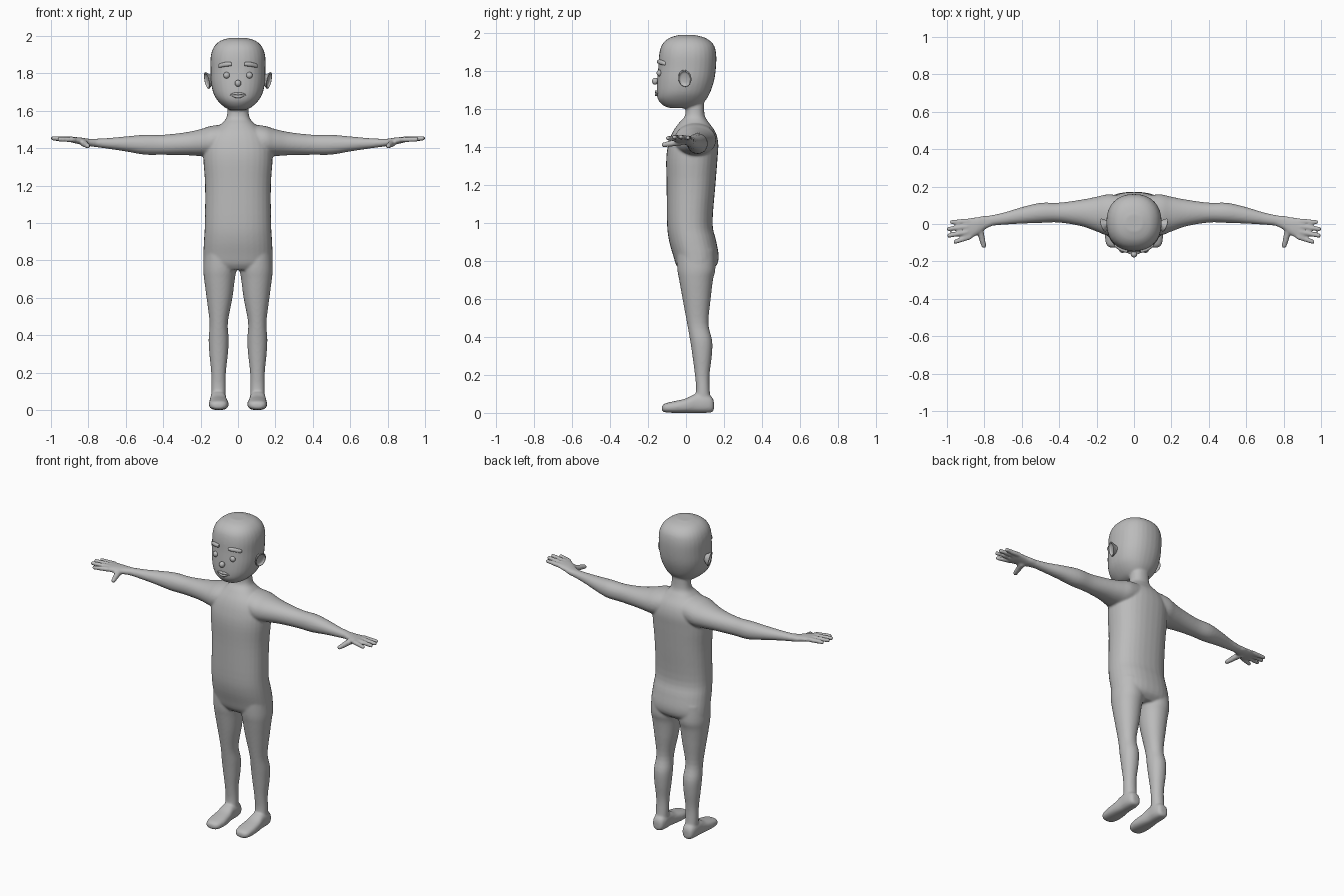
import bpy, bmesh, math
from mathutils import Vector, Matrix
from mathutils.bvhtree import BVHTree

cube = bpy.data.objects.get("Cube")
if cube:
    bpy.data.objects.remove(cube, do_unlink=True)

grey = bpy.data.materials.new("plain_grey")
grey.use_nodes = True
COLOUR = (0.5, 0.5, 0.5, 1)
grey.diffuse_color = COLOUR
grey.node_tree.nodes["Principled BSDF"].inputs["Base Color"].default_value = COLOUR


def finish(bm, name):
    """Turn a bmesh into a smooth shaded object."""
    bmesh.ops.recalc_face_normals(bm, faces=bm.faces)
    for face in bm.faces:
        face.smooth = True
    mesh = bpy.data.meshes.new(name)
    bm.to_mesh(mesh)
    bm.free()
    mesh.materials.append(grey)
    obj = bpy.data.objects.new(name, mesh)
    bpy.context.collection.objects.link(obj)
    return obj


def spline(rows, steps):
    """Smooth rows of numbers with a Catmull-Rom curve."""
    rows = [Vector(r) for r in rows]
    pad = [rows[0]] + rows + [rows[-1]]
    out = []
    for a, b, c, d in zip(pad, pad[1:], pad[2:], pad[3:]):
        for i in range(steps):
            t = i / steps
            out.append(b + (c - a) * (t / 2) + (a * 2 - b * 5 + c * 4 - d) * (t * t / 2)
                       + (b * 3 - a - c * 3 + d) * (t ** 3 / 2))
    return out + [rows[-1]]


def loft(bm, axis, rows, power=2.0, side=1, sides=32, steps=4, matrix=Matrix()):
    """Skin rounded sections; a row is position, low and high of both cross axes."""
    rings = []
    for t, a0, a1, b0, b1 in spline(rows, steps):
        ring = []
        for k in range(sides):
            ang = math.tau * k / sides
            c, s = math.cos(ang), math.sin(ang)
            a = (a0 + a1) / 2 + (a1 - a0) / 2 * math.copysign(abs(c) ** (2 / power), c)
            b = (b0 + b1) / 2 + (b1 - b0) / 2 * math.copysign(abs(s) ** (2 / power), s)
            p = {"x": (t, a, b), "y": (a, t, b), "z": (a, b, t)}[axis]
            p = matrix @ Vector(p)
            p.x *= side
            ring.append(bm.verts.new(p))
        rings.append(ring)
    for r0, r1 in zip(rings, rings[1:]):
        for k in range(sides):
            n = (k + 1) % sides
            bm.faces.new((r0[k], r0[n], r1[n], r1[k]))
    bm.faces.new(rings[0])
    bm.faces.new(rings[-1])


def ball(bm, centre, size):
    place = Matrix.Translation(centre) @ Matrix.Diagonal((*size, 1))
    bmesh.ops.create_uvsphere(bm, u_segments=20, v_segments=12, radius=1, matrix=place)


def digit(bm, start, end, r0, r1, side):
    """Tapered finger with round ends."""
    a, b = Vector(start), Vector(end)
    a.x *= side
    b.x *= side
    turn = (b - a).to_track_quat("Z", "Y").to_matrix().to_4x4()
    bmesh.ops.create_cone(bm, segments=16, radius1=r0, radius2=r1, depth=(b - a).length,
                          cap_ends=True, matrix=Matrix.Translation((a + b) / 2) @ turn)
    ball(bm, a, (r0,) * 3)
    ball(bm, b, (r1,) * 3)


# Torso and neck: height, half width, front, back
torso = [(.75, .15, -.03, .13), (.78, .182, -.052, .163), (.83, .185, -.068, .172),
         (.91, .182, -.09, .158), (1, .177, -.1, .14), (1.2, .176, -.102, .155),
         (1.34, .185, -.104, .166), (1.42, .18, -.092, .17), (1.48, .15, -.07, .155),
         (1.53, .09, -.035, .12), (1.57, .06, -.004, .098), (1.66, .055, -.005, .095)]
# Head
head = [(1.605, .04, -.08, .04), (1.618, .07, -.118, .075), (1.65, .105, -.147, .106),
        (1.69, .13, -.154, .128), (1.75, .144, -.152, .148), (1.82, .147, -.146, .158),
        (1.89, .146, -.141, .159), (1.94, .13, -.126, .145), (1.974, .095, -.09, .105),
        (1.99, .045, -.04, .05)]
# Arm: distance out, then depth and height ranges
arm = [(.04, -.05, .15, 1.37, 1.53), (.14, -.06, .158, 1.355, 1.52), (.2, -.04, .146, 1.358, 1.502),
       (.28, -.012, .13, 1.363, 1.485), (.4, .008, .114, 1.365, 1.472),
       (.5, .006, .113, 1.366, 1.472), (.6, .002, .09, 1.383, 1.463),
       (.7, -.004, .06, 1.398, 1.454), (.79, -.012, .042, 1.41, 1.45)]
palm = [(.75, -.006, .044, 1.407, 1.45), (.8, -.03, .044, 1.412, 1.451),
        (.84, -.06, .036, 1.42, 1.457), (.89, -.086, .03, 1.431, 1.461), (.91, -.08, .02, 1.437, 1.459)]
# Leg: height, then width and depth ranges
leg = [(.86, .01, .18, -.05, .15), (.76, .008, .186, -.046, .155), (.7, .017, .181, -.036, .142),
       (.6, .03, .168, -.018, .13), (.47, .054, .152, .006, .118), (.38, .05, .157, .022, .138),
       (.3, .054, .153, .034, .136), (.2, .065, .143, .047, .124), (.12, .066, .143, .053, .125),
       (.04, .066, .143, .04, .135)]
foot = [(-.127, .085, .125, .012, .036), (-.11, .06, .148, .003, .05), (-.06, .05, .156, 0, .062),
        (0, .055, .154, 0, .076), (.05, .062, .149, 0, .1), (.1, .062, .148, 0, .1),
        (.135, .07, .14, .003, .085), (.147, .085, .125, .015, .06)]
# Fingers: base and tip
fingers = [((.89, .015, 1.447), (.975, .01, 1.45)), ((.89, -.014, 1.449), (.991, -.026, 1.453)),
           ((.89, -.043, 1.449), (.989, -.062, 1.453)), ((.88, -.07, 1.446), (.955, -.095, 1.447))]

body_bm = bmesh.new()
loft(body_bm, "z", [(z, -w, w, f, b) for z, w, f, b in torso], 2.3)
loft(body_bm, "z", [(z, -w, w, f, b) for z, w, f, b in head], 2.25)
face_tree = BVHTree.FromBMesh(body_bm)
for side in (1, -1):
    loft(body_bm, "x", arm, 2.1, side)
    loft(body_bm, "x", palm, 2.4, side)
    loft(body_bm, "z", leg, 2.1, side)
    loft(body_bm, "y", foot, 2.5, side)
    for base, tip in fingers:
        digit(body_bm, base, tip, .0145, .012, side)
    digit(body_bm, (.825, -.03, 1.428), (.803, -.117, 1.412), .02, .0135, side)

# Fuse the limbs into one skin
body = finish(body_bm, "body")
remesh = body.modifiers.new("fuse", "REMESH")
remesh.mode = "VOXEL"
remesh.voxel_size = .0065
remesh.use_smooth_shade = True
smooth = body.modifiers.new("soften", "SMOOTH")
smooth.factor = .5
smooth.iterations = 6


def face_y(x, z):
    """Depth of the face surface at a point."""
    return face_tree.ray_cast(Vector((x, -1, z)), Vector((0, 1, 0)))[0].y


def ridge(name, points, side=1):
    """Raised strip on the face through points of x, z and radius."""
    rows = []
    for x, z, r in points:
        y = face_y(x, z) - .003
        rows.append((x, y - r, y + r, z - r, z + r))
    bm = bmesh.new()
    loft(bm, "x", rows, 2.3, side, sides=16)
    finish(bm, name)


# Dished ear: outward step and radius
dish = [(-.02, .014), (0, .024), (.014, .035), (.02, .036), (.021, .031), (.013, .025), (.01, .005)]
ear_place = (Matrix.Translation((.148, 0, 1.766)) @ Matrix.Rotation(math.radians(-20), 4, "Z")
             @ Matrix.Rotation(math.radians(12), 4, "Y"))

for side, label in ((1, "left"), (-1, "right")):
    ear = bmesh.new()
    loft(ear, "x", [(t, -r, r, -r * 1.25, r * 1.25) for t, r in dish], 2, side, 24, 3, ear_place)
    finish(ear, label + "_ear")
    eye = bmesh.new()
    ball(eye, (.061 * side, face_y(.061, 1.79) - .002, 1.79), (.017, .014, .017))
    finish(eye, label + "_eye")
    ridge(label + "_eyebrow", [(.034, 1.85, .004), (.038, 1.85, .01), (.07, 1.848, .012),
                               (.1, 1.841, .01), (.105, 1.84, .004)], side)

# Nose and lips
nose = bmesh.new()
ball(nose, (0, face_y(0, 1.747) - .01, 1.747), (.017, .017, .018))
finish(nose, "nose")
ridge("upper_lip", [(-.044, 1.685, .002), (-.015, 1.692, .007), (0, 1.69, .007),
                    (.015, 1.692, .007), (.044, 1.685, .002)])
ridge("lower_lip", [(-.036, 1.683, .002), (-.018, 1.678, .007), (0, 1.676, .008),
                    (.018, 1.678, .007), (.036, 1.683, .002)])
